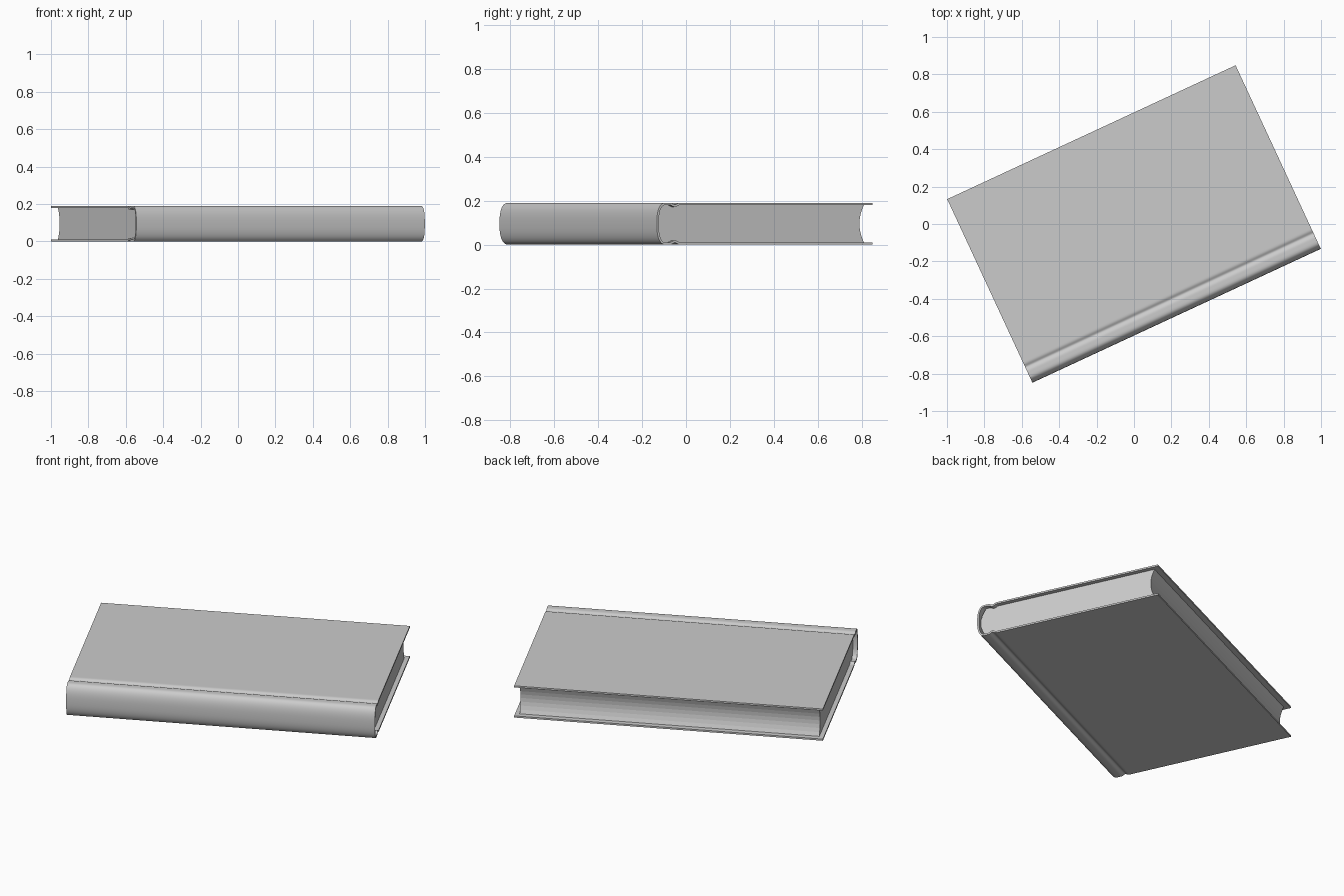
import bpy, bmesh, math

cube = bpy.data.objects.get("Cube")
if cube:
    bpy.data.objects.remove(cube, do_unlink=True)

LENGTH, HALF_W, HEIGHT, BOARD = 1.70, 0.541, 0.19, 0.01
MID = HEIGHT / 2
TURN = math.radians(24.9)

grey = bpy.data.materials.new("plain_grey")
grey.use_nodes = True
grey.diffuse_color = (0.6, 0.6, 0.6, 1)
grey.node_tree.nodes["Principled BSDF"].inputs["Base Color"].default_value = (0.6, 0.6, 0.6, 1)


def extrude_profile(name, points, length, closed):
    """Sweep a (y, z) profile along x; closed profiles get end caps."""
    bm = bmesh.new()
    ends = [[bm.verts.new((x, y, z)) for y, z in points] for x in (-length / 2, length / 2)]
    n = len(points)
    for i in range(n if closed else n - 1):
        j = (i + 1) % n
        bm.faces.new((ends[0][i], ends[0][j], ends[1][j], ends[1][i]))
    if closed:
        for ring in ends:
            bm.faces.new(ring)
        bmesh.ops.recalc_face_normals(bm, faces=bm.faces)
    mesh = bpy.data.meshes.new(name)
    bm.to_mesh(mesh)
    bm.free()
    mesh.materials.append(grey)
    obj = bpy.data.objects.new(name, mesh)
    bpy.context.collection.objects.link(obj)
    obj.rotation_euler.z = TURN
    return obj


# Cover: flat boards, hinge grooves and a rounded spine in one sheet
def board_height(y):
    return MID - 0.009 * math.exp(-((y + 0.45) / 0.013) ** 2)


SPINE_Y, BULGE = -0.496, 0.045
upper = [(HALF_W, MID)]
upper += [(-0.41 - 0.005 * i, board_height(-0.41 - 0.005 * i)) for i in range(17)]
for i in range(13):
    t = math.pi / 2 * (1 - i / 12)
    upper.append((SPINE_Y - BULGE * math.cos(t) ** 0.8, MID * math.sin(t) ** 0.8))
sheet = [(y, MID + h) for y, h in upper] + [(y, MID - h) for y, h in reversed(upper[:-1])]
cover = extrude_profile("cover", sheet, LENGTH, False)
solid = cover.modifiers.new("board_thickness", 'SOLIDIFY')
solid.thickness = BOARD
solid.use_even_offset = True
# Thicken toward the pages, whichever way the sheet faces
solid.offset = -1 if cover.data.polygons[0].normal.z > 0 else 1

# Page block: convex at the spine, hollow at the fore edge
PAGE_H = MID - BOARD + 0.001
steps = [-1 + i / 4 for i in range(9)]
fore = [(0.487 + 0.023 * k * k, MID + PAGE_H * k) for k in steps]
back = [(-0.531 + 0.033 * k * k, MID + PAGE_H * k) for k in reversed(steps)]
extrude_profile("page_block", fore + back, LENGTH - 0.05, True)

# Smooth the rounded cover, keep its board edges crisp
bpy.ops.object.select_all(action='DESELECT')
cover.select_set(True)
bpy.context.view_layer.objects.active = cover
bpy.ops.object.modifier_apply(modifier=solid.name)
bpy.ops.object.shade_smooth_by_angle(angle=math.radians(35))
